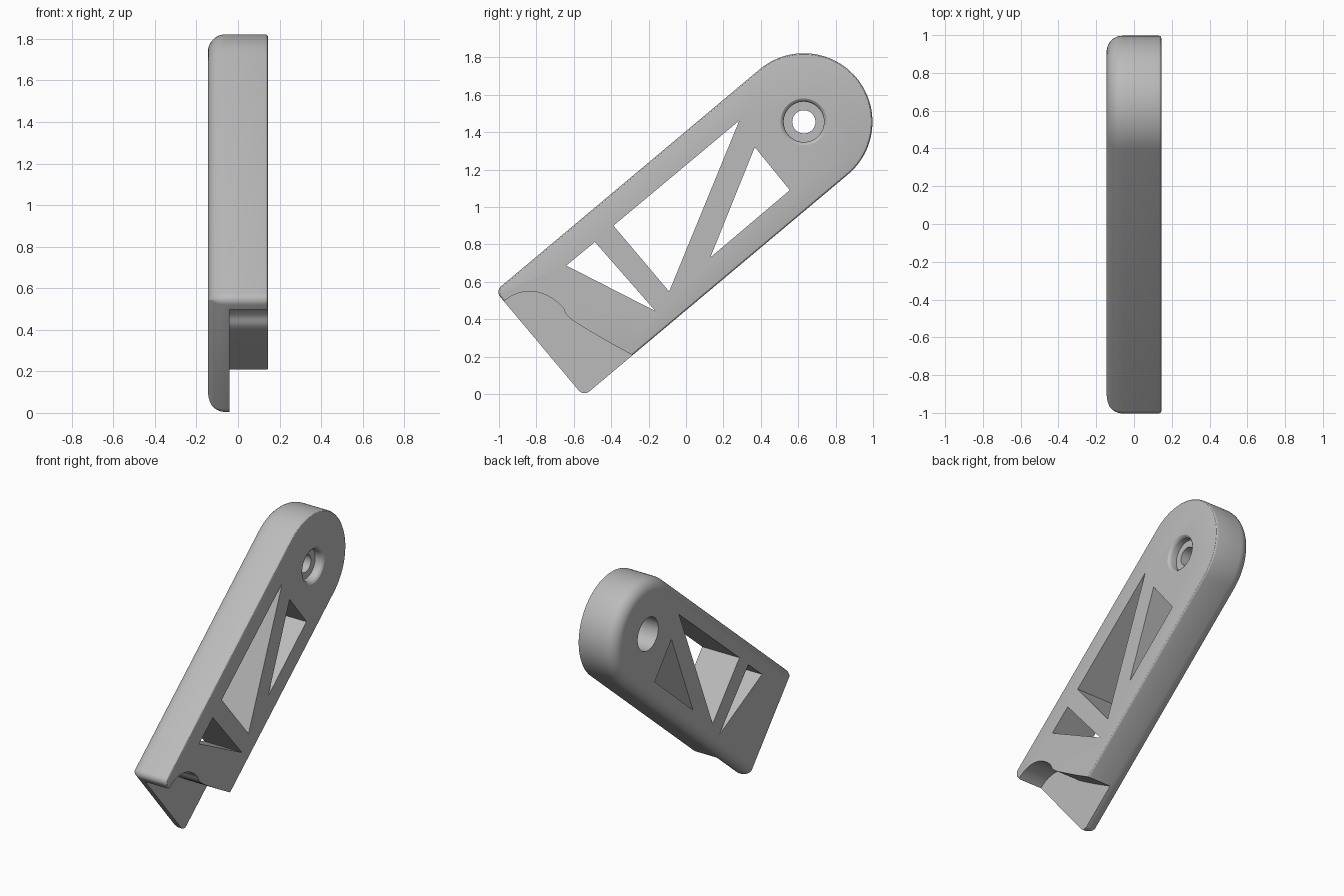
import bpy, bmesh
from math import sin, cos, pi, radians
from mathutils import Matrix, Vector

if "Cube" in bpy.data.objects:
    bpy.data.objects.remove(bpy.data.objects["Cube"])

HALF = 0.145                      # half thickness along x
RADIUS = 0.367                    # rounded head of the arm
LENGTH = 1.845                    # head centre to square foot
CORNER = 0.04
PIVOT = Vector((0, 0.63, 1.455))  # head centre
TILT = Matrix.Translation(PIVOT) @ Matrix.Rotation(radians(40), 4, 'X')

grey = bpy.data.materials.new("light_grey")
grey.use_nodes = True
grey.diffuse_color = (0.5, 0.5, 0.5, 1)
grey.node_tree.nodes["Principled BSDF"].inputs["Base Color"].default_value = (0.5, 0.5, 0.5, 1)


def loft(name, rings):
    """Closed solid through rings of equal point count."""
    bm = bmesh.new()
    loops = [[bm.verts.new(p) for p in ring] for ring in rings]
    for a, b in zip(loops, loops[1:]):
        for i in range(len(a)):
            j = (i + 1) % len(a)
            bm.faces.new((a[i], a[j], b[j], b[i]))
    bm.faces.new(loops[0])
    bm.faces.new(loops[-1])
    bmesh.ops.recalc_face_normals(bm, faces=bm.faces)
    mesh = bpy.data.meshes.new(name)
    bm.to_mesh(mesh)
    bm.free()
    mesh.materials.append(grey)
    obj = bpy.data.objects.new(name, mesh)
    bpy.context.collection.objects.link(obj)
    return obj


def arc(cy, cz, r, start, end, steps):
    angles = [radians(start + (end - start) * i / steps) for i in range(steps + 1)]
    return [(cy + r * cos(a), cz + r * sin(a)) for a in angles]


def outline(x, inset):
    """Arm outline, round at the head and square at the foot, shrunk by inset."""
    r = RADIUS - inset
    c = max(CORNER - inset, 0.004)
    foot = -LENGTH + inset + c
    pts = arc(0, 0, r, -90, 90, 48)
    pts += arc(foot, r - c, c, 90, 180, 6)
    pts += arc(foot, c - r, c, 180, 270, 6)
    return [TILT @ Vector((x, y, z)) for y, z in pts]


def prism(name, points, x0, x1):
    return loft(name, [[(x, y, z) for y, z in points] for x in (x0, x1)])


def lathe(name, profile, sides=48):
    return loft(name, [[PIVOT + Vector((x, r * cos(2 * pi * i / sides), r * sin(2 * pi * i / sides)))
                        for i in range(sides)] for x, r in profile])


def smooth_path(points, steps=6):
    """Catmull-Rom curve through the points."""
    pts = [Vector(p) for p in points]
    pts = [2 * pts[0] - pts[1]] + pts + [2 * pts[-1] - pts[-2]]
    out = []
    for a, b, c, d in zip(pts, pts[1:], pts[2:], pts[3:]):
        for i in range(steps):
            t = i / steps
            out.append(0.5 * (2 * b + (c - a) * t + (2 * a - 5 * b + 4 * c - d) * t * t
                              + (3 * b - a - 3 * c + d) * t ** 3))
    return [tuple(p) for p in out + [pts[-2]]]


# Arm body: large round on one side, fine round on the other
FILLET, EDGE = 0.085, 0.014
rings = []
for i in range(11):
    a = pi / 2 * i / 10
    rings.append(outline(-HALF + FILLET * (1 - cos(a)), FILLET * (1 - sin(a))))
for i in range(4):
    a = pi / 2 * i / 3
    rings.append(outline(HALF - EDGE * (1 - sin(a)), EDGE * (1 - cos(a))))
arm = loft("arm_body", rings)

# Truss windows
windows = [
    [(0.285, 1.462), (-0.388, 0.90), (-0.09, 0.548)],
    [(0.368, 1.32), (0.555, 1.09), (0.13, 0.73)],
    [(-0.487, 0.813), (-0.64, 0.687), (-0.163, 0.443)],
]
cutters = [prism("window_cutter", w, -0.3, 0.3) for w in windows]

# Stepped pivot bore
cutters.append(lathe("bore_cutter", [
    (-0.3, 0.115), (0.0, 0.115), (0.001, 0.062), (0.084, 0.062),
    (0.085, 0.108), (0.125, 0.108), (0.133, 0.111), (0.14, 0.117),
    (HALF, 0.125), (0.3, 0.125)]))

# Curved seat cut away at the foot, leaving a thin tongue
curve = smooth_path([(-1.03, 0.44), (-0.97, 0.50), (-0.90, 0.538), (-0.82, 0.548), (-0.74, 0.525),
                     (-0.665, 0.47), (-0.62, 0.405), (-0.46, 0.305), (-0.29, 0.21), (-0.2, 0.165)])
cutters.append(prism("seat_cutter", curve + [(-0.2, -0.3), (-1.03, -0.3)], -0.04, 0.3))

bpy.context.view_layer.objects.active = arm
for cutter in cutters:
    cutter.hide_render = True
    mod = arm.modifiers.new("cut", 'BOOLEAN')
    mod.operation = 'DIFFERENCE'
    mod.solver = 'EXACT'
    mod.object = cutter
    bpy.ops.object.modifier_apply(modifier=mod.name)
for cutter in cutters:
    bpy.data.objects.remove(cutter)

for obj in bpy.context.selected_objects:
    obj.select_set(False)
arm.select_set(True)
bpy.ops.object.shade_smooth_by_angle(angle=radians(30))
